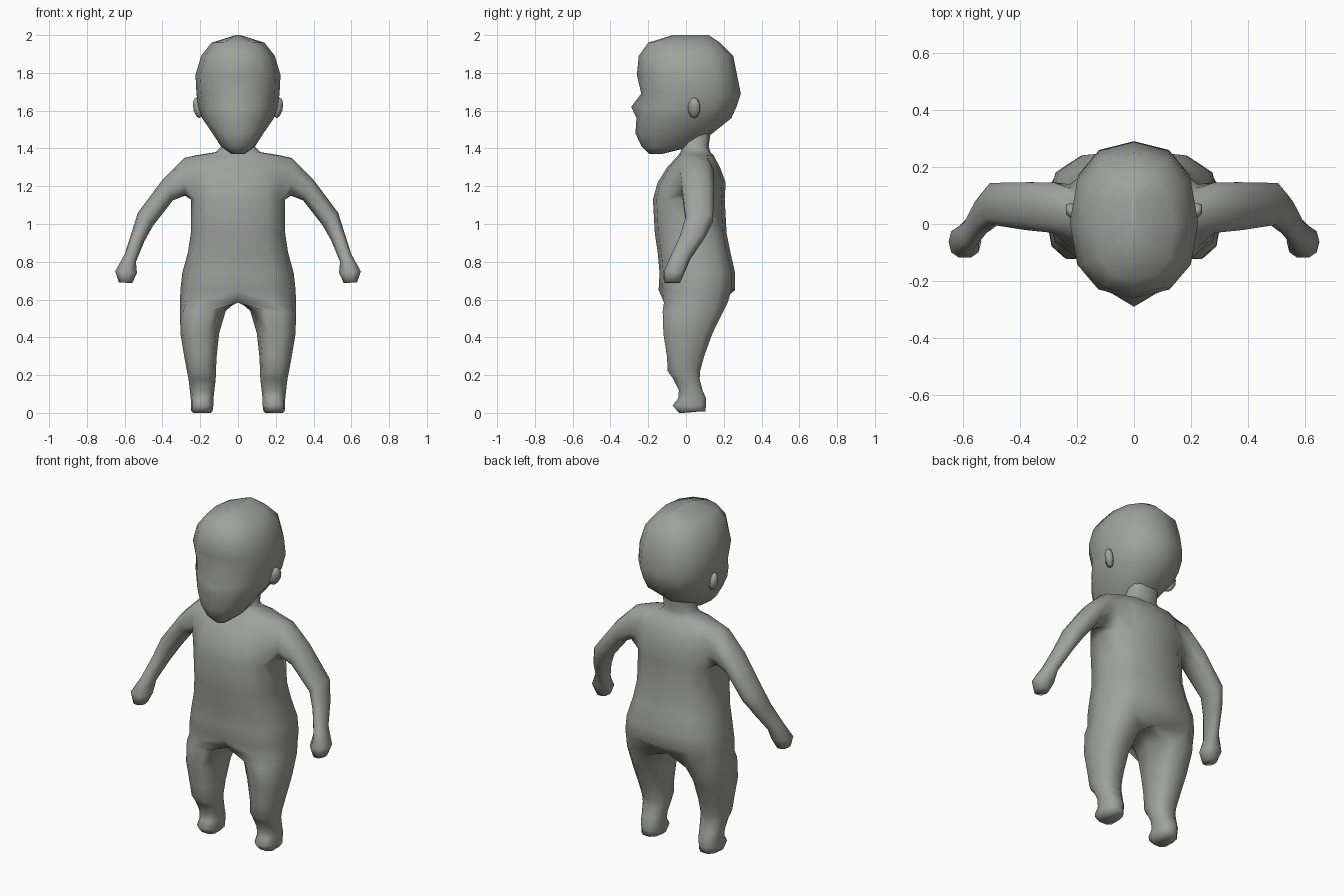
import bpy, bmesh, math
from mathutils import Vector

if "Cube" in bpy.data.objects:
    bpy.data.objects.remove(bpy.data.objects["Cube"])

skin = bpy.data.materials.new("clay grey")
skin.diffuse_color = (0.35, 0.36, 0.34, 1)
skin.use_nodes = True
skin.node_tree.nodes["Principled BSDF"].inputs["Base Color"].default_value = skin.diffuse_color


def power(v, e):
    return math.copysign(abs(v) ** e, v)


def half_ring(bm, z, yf, yb, w, e, mid_front=None, mid_back=None):
    """Right half of a level section, from front middle to back middle."""
    c, d = (yf + yb) / 2, (yb - yf) / 2
    ring = []
    for j in range(7):
        a = math.radians(-90 + 30 * j)
        x = 0 if j in (0, 6) else w * power(math.cos(a), e)
        y = c + d * power(math.sin(a), e)
        if j == 0 and mid_front is not None:
            y = mid_front
        if j == 6 and mid_back is not None:
            y = mid_back
        ring.append(bm.verts.new((x, y, z)))
    return ring


def bridge(bm, a, b, closed=False, skip=()):
    n = len(a)
    for j in range(n if closed else n - 1):
        if j not in skip:
            k = (j + 1) % n
            bm.faces.new((a[j], a[k], b[k], b[j]))


def finish(bm, name):
    """Mirror to the left, weld the middle and shade smooth."""
    bmesh.ops.mirror(bm, geom=bm.verts[:] + bm.edges[:] + bm.faces[:],
                     axis='X', merge_dist=0.0005)
    bmesh.ops.remove_doubles(bm, verts=bm.verts[:], dist=0.0005)
    bmesh.ops.recalc_face_normals(bm, faces=bm.faces[:])
    for f in bm.faces:
        f.smooth = True
    me = bpy.data.meshes.new(name)
    bm.to_mesh(me)
    bm.free()
    me.materials.append(skin)
    ob = bpy.data.objects.new(name, me)
    bpy.context.collection.objects.link(ob)
    return ob


# Body: neck and torso rows as z, front, back, half width
bm = bmesh.new()
torso = [(1.48, 0.0, 0.13, 0.09), (1.41, -0.02, 0.12, 0.09),
         (1.38, -0.03, 0.13, 0.12), (1.365, -0.04, 0.145, 0.215),
         (1.30, -0.10, 0.18, 0.24), (1.22, -0.15, 0.21, 0.25),
         (1.13, -0.175, 0.205, 0.25), (0.95, -0.165, 0.215, 0.25),
         (0.85, -0.15, 0.235, 0.265), (0.74, -0.14, 0.26, 0.295),
         (0.65, -0.145, 0.26, 0.305)]
rows = [half_ring(bm, *r, 0.72) for r in torso]
rows.append(half_ring(bm, 0.585, -0.135, 0.24, 0.307, 0.72, -0.10, 0.18))
for i in range(len(rows) - 1):
    bridge(bm, rows[i], rows[i + 1], skip=(2, 3) if 3 <= i <= 5 else ())

# Arm: grows from the opening left in the side of the chest
r0, r1, r2, r3 = rows[3:7]
loop = [r0[2], r0[3], r0[4], r1[4], r2[4], r3[4], r3[3], r3[2], r2[2], r1[2]]
arm = [((0.285, 1.35), (0.28, 1.15), -0.035, 0.15),
       ((0.395, 1.24), (0.345, 1.125), -0.025, 0.15),
       ((0.53, 1.06), (0.45, 0.99), -0.005, 0.147),
       ((0.565, 0.95), (0.495, 0.91), -0.035, 0.10),
       ((0.60, 0.84), (0.54, 0.80), -0.085, 0.025),
       ((0.65, 0.75), (0.535, 0.74), -0.12, -0.005),
       ((0.63, 0.69), (0.56, 0.688), -0.115, -0.03)]
for (ox, oz), (ix, iz), yf, yb in arm:
    c = Vector(((ox + ix) / 2, (yf + yb) / 2, (oz + iz) / 2))
    u = Vector(((ox - ix) / 2, 0, (oz - iz) / 2))
    v = Vector((0, (yb - yf) / 2, 0))
    ring = []
    for k in range(10):
        a = math.radians(36 * (k - 1))
        ring.append(bm.verts.new(c + u * power(math.cos(a), 0.85)
                                 + v * power(math.sin(a), 0.85)))
    bridge(bm, loop, ring, True)
    loop = ring
bm.faces.new(loop)

# Leg: outer half of the hip row plus three crotch points on the middle line
loop = rows[-1] + [bm.verts.new((0, y, 0.595)) for y in (0.11, 0.04, -0.03)]
leg = [(0.54, 0.065, 0.307, -0.13, 0.205), (0.42, 0.10, 0.305, -0.125, 0.145),
       (0.30, 0.113, 0.285, -0.105, 0.10), (0.22, 0.117, 0.27, -0.10, 0.078),
       (0.18, 0.118, 0.262, -0.07, 0.075), (0.12, 0.125, 0.255, -0.04, 0.09),
       (0.075, 0.13, 0.25, -0.045, 0.11), (0.04, 0.13, 0.25, -0.075, 0.11),
       (0.003, 0.135, 0.247, -0.04, 0.105)]
for z, xi, xo, yf, yb in leg:
    ring = []
    for k in range(10):
        a = math.radians(36 * (k - 3))
        ring.append(bm.verts.new((
            (xi + xo) / 2 + (xo - xi) / 2 * power(math.cos(a), 0.8),
            (yf + yb) / 2 + (yb - yf) / 2 * power(math.sin(a), 0.8),
            max(z, 0))))
    bridge(bm, loop, ring, True)
    loop = ring
for v in loop:
    v.co.z = 0.0 if v.co.y < 0.03 else 0.008
bm.faces.new(loop)
finish(bm, "body")

# Head: rows from chin to crown, with the nose pulled forward on one row
bm = bmesh.new()
head = [(1.37, -0.195, -0.13, 0.035), (1.41, -0.235, 0.03, 0.09),
        (1.48, -0.268, 0.14, 0.135), (1.56, -0.262, 0.24, 0.19),
        (1.62, -0.25, 0.267, 0.21), (1.69, -0.237, 0.29, 0.22),
        (1.79, -0.26, 0.27, 0.225), (1.89, -0.25, 0.25, 0.195),
        (1.96, -0.20, 0.18, 0.14), (2.0, -0.07, 0.12, 0.012)]
rows = [half_ring(bm, *r, 0.85, -0.29 if r[0] == 1.62 else None) for r in head]
for a, b in zip(rows, rows[1:]):
    bridge(bm, a, b)
bm.faces.new(rows[0])
bm.faces.new(rows[-1])
finish(bm, "head")

# Ears: small faceted lobes that flare outwards and back
bm = bmesh.new()
bmesh.ops.create_uvsphere(bm, u_segments=6, v_segments=5, radius=1)
for v in bm.verts:
    x, y, z = v.co
    v.co = (0.212 + 0.03 * x + 0.008 * z, 0.043 + 0.033 * y + 0.012 * x,
            1.615 + 0.055 * z)
finish(bm, "ears")
